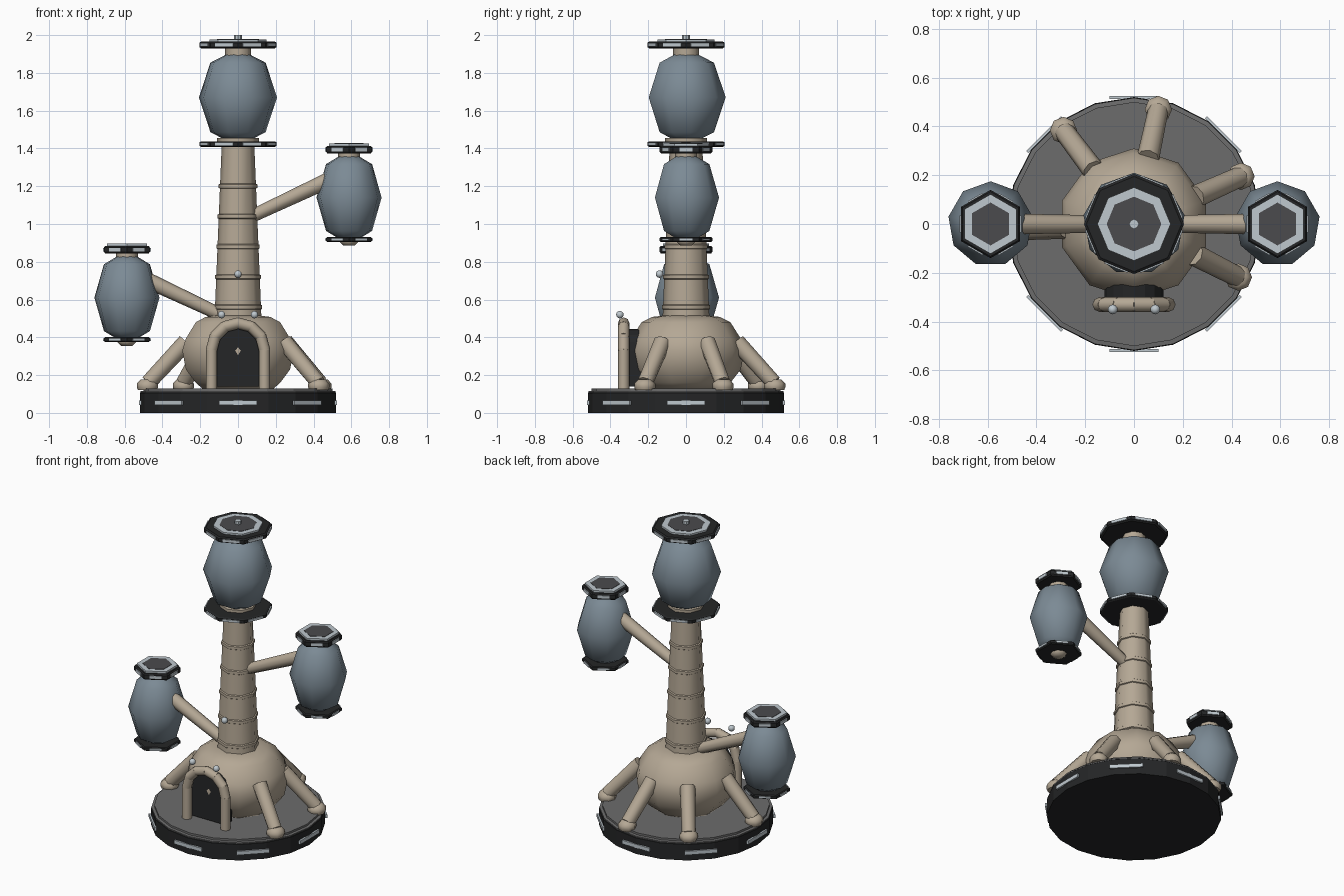
import bpy, bmesh
from math import sin, cos, pi, radians
from mathutils import Vector

if "Cube" in bpy.data.objects:
    bpy.data.objects.remove(bpy.data.objects["Cube"])


def mat(name, rgb):
    m = bpy.data.materials.new(name)
    m.diffuse_color = (*rgb, 1)
    m.use_nodes = True
    m.node_tree.nodes["Principled BSDF"].inputs["Base Color"].default_value = m.diffuse_color
    return m


BEIGE = mat("beige", (.46, .39, .30))
BLUE = mat("blue_grey", (.20, .255, .30))
BLACK = mat("black", (.018, .019, .020))
LIGHT = mat("light", (.52, .58, .62))
GREY = mat("grey", (.15, .15, .15))
DARK = mat("dark_grey", (.07, .07, .075))


def finish(name, bm, material, smooth=0):
    bmesh.ops.recalc_face_normals(bm, faces=bm.faces)
    me = bpy.data.meshes.new(name)
    bm.to_mesh(me)
    bm.free()
    me.materials.append(material)
    ob = bpy.data.objects.new(name, me)
    bpy.context.collection.objects.link(ob)
    if smooth:
        bpy.ops.object.select_all(action='DESELECT')
        ob.select_set(True)
        bpy.context.view_layer.objects.active = ob
        bpy.ops.object.shade_smooth_by_angle(angle=radians(smooth))
    return ob


def lathe(name, profile, n, material, at=(0, 0, 0), smooth=0):
    """Spin (radius, z) points bottom to top; one corner points to +y."""
    bm = bmesh.new()
    rows = []
    for r, z in profile:
        angles = [pi / 2 + 2 * pi * i / n for i in range(n)] if r else [0]
        rows.append([bm.verts.new((at[0] + r * cos(a), at[1] + r * sin(a), at[2] + z))
                     for a in angles])
    for a, b in zip(rows, rows[1:]):
        for i in range(n):
            j = (i + 1) % n
            quad = [a[i % len(a)], a[j % len(a)], b[j % len(b)], b[i % len(b)]]
            bm.faces.new(list(dict.fromkeys(quad)))
    for row in (rows[0], rows[-1]):
        if len(row) > 1:
            bm.faces.new(row)
    return finish(name, bm, material, smooth)


def rod(name, p, q, r1, r2, n, material):
    bm = bmesh.new()
    p, q = Vector(p), Vector(q)
    bmesh.ops.create_cone(bm, cap_ends=True, segments=n, radius1=r1, radius2=r2, depth=(q - p).length)
    turn = (q - p).to_track_quat('Z', 'Y').to_matrix().to_4x4()
    turn.translation = (p + q) / 2
    bm.transform(turn)
    return finish(name, bm, material, 50)


def ball(name, at, r):
    bm = bmesh.new()
    bmesh.ops.create_uvsphere(bm, u_segments=10, v_segments=6, radius=r)
    bmesh.ops.translate(bm, vec=at, verts=bm.verts)
    return finish(name, bm, LIGHT, 60)


def panels(name, at, radius, count, start, width, height):
    """Light strips set around a rim."""
    bm = bmesh.new()
    for i in range(count):
        a = start + 2 * pi * i / count
        out, side = Vector((cos(a), sin(a), 0)), Vector((-sin(a), cos(a), 0))
        made = bmesh.ops.create_cube(bm, size=1)['verts']
        for v in made:
            v.co = (Vector(at) + out * (radius + v.co.x * .012)
                    + side * v.co.y * width + Vector((0, 0, v.co.z * height)))
    return finish(name, bm, LIGHT)


def rim_disc(name, at, r, h, n):
    """Black faceted disc with a light strip on every face."""
    lathe(name, [(r * .95, 0), (r, h * .2), (r, h * .8), (r * .95, h)], n, BLACK, at)
    panels(name + "_lights", (at[0], at[1], at[2] + h / 2), r * cos(pi / n), n,
           pi / 2 + pi / n, r * .5, h * .5)


def cap_ring(name, at, r_out, r_in, n):
    """Light ring with a dark centre on top of a disc."""
    lathe(name + "_light_ring", [(r_out, 0), (r_out, .012)], n, LIGHT, at)
    lathe(name + "_centre", [(r_in, .005), (r_in, .014)], n, DARK, at)


def pod_shape(r, h):
    k = .7071
    return [(0, -h), (r * k, -h * k), (r, 0), (r * k, h * k), (0, h)]


# Round base with light strips
lathe("base", [(.52, 0), (.52, .105), (.515, .11)], 20, BLACK)
lathe("base_deck", [(.517, .108), (.517, .115), (.50, .117), (.50, .13)], 20, GREY)
panels("base_lights", (0, 0, .053), .518, 8, 0, .2, .024)

# Bulb body and tapered tower
lathe("body", [(.20, .13), (.235, .16), (.29, .23), (.31, .33), (.292, .39), (.235, .48),
               (.18, .508), (.12, .515)], 10, BEIGE, smooth=50)
lathe("tower", [(.125, .48), (.085, 1.45)], 8, BEIGE, smooth=50)
for i in range(5):
    z, r = .56 + .16 * i, .128 - .0065 * i
    lathe("tower_ring_%d" % i, [(r - .008, z - .014), (r, z - .009), (r, z + .009),
                                (r - .008, z + .014)], 8, BEIGE, smooth=50)

# Large pod on top
rim_disc("top_pod_lower_disc", (0, 0, 1.408), .205, .03, 8)
lathe("top_pod_collar", [(.11, 1.43), (.11, 1.455)], 8, BEIGE, smooth=50)
lathe("top_pod", pod_shape(.21, .26), 9, BLUE, (0, 0, 1.67), 65)
lathe("top_pod_neck", [(.07, 1.88), (.07, 1.935)], 8, BEIGE, smooth=50)
rim_disc("top_pod_upper_disc", (0, 0, 1.93), .205, .036, 8)
cap_ring("top_pod", (0, 0, 1.965), .15, .112, 8)
lathe("antenna", [(.02, 1.97), (.02, 2.0)], 8, LIGHT)

# Side pods on slanted arms
for side, s, z in (("right", 1, 1.14), ("left", -1, .61)):
    x = .588 * s
    lathe(side + "_pod", pod_shape(.175, .25), 9, BLUE, (x, 0, z), 65)
    lathe(side + "_pod_neck", [(.058, .18), (.058, .24)], 8, BEIGE, (x, 0, z), 50)
    rim_disc(side + "_pod_upper_disc", (x, 0, z + .234), .14, .04, 6)
    cap_ring(side + "_pod", (x, 0, z + .274), .122, .088, 6)
    rim_disc(side + "_pod_lower_disc", (x, 0, z - .235), .14, .026, 6)
    lathe(side + "_pod_tip", [(.03, -.255), (.05, -.235), (.05, -.2)], 8, BEIGE, (x, 0, z), 50)
    rod(side + "_arm", (.06 * s, 0, z - .105), (.475 * s, 0, z + .09), .034, .042, 8, BEIGE)

# Legs with feet
for i, deg in enumerate((-27, 24, 78, 127, 183)):
    d = Vector((cos(radians(deg)), sin(radians(deg)), 0))
    up = Vector((0, 0, 1))
    rod("leg_%d" % i, d * .275 + up * .375, d * .475 + up * .16, .046, .042, 8, BEIGE)
    lathe("foot_%d" % i, [(.05, .12), (.056, .135), (.056, .155), (.035, .178)], 8, BEIGE,
          d * .48, 50)

# Doorway: dark arched slab, segmented arch and lamps
arc = [(cos(pi * i / 8), sin(pi * i / 8)) for i in range(9)]
bm = bmesh.new()
outline = [(.12, .14)] + [(.12 * c, .33 + .115 * s) for c, s in arc] + [(-.12, .14)]
face = bm.faces.new([bm.verts.new((x, -.305, z)) for x, z in outline])
new = bmesh.ops.extrude_face_region(bm, geom=[face])['geom']
bmesh.ops.translate(bm, vec=(0, .07, 0), verts=[v for v in new if isinstance(v, bmesh.types.BMVert)])
bm.faces.new([v for v in bm.verts if v.co.y < -.3]) if not face.is_valid else None
finish("door", bm, BLACK)
arc = [(cos(pi * i / 6), sin(pi * i / 6)) for i in range(7)]
path = [(.14, .13)] + [(.14 * c, .335 + .14 * s) for c, s in arc] + [(-.14, .13)]
for i, (a, b) in enumerate(zip(path, path[1:])):
    p, q = Vector((a[0], -.33, a[1])), Vector((b[0], -.33, b[1]))
    step = (q - p).normalized() * .006
    rod("door_arch_%d" % i, p - (step if i else step * 0), q + (step if i < 7 else step * 0),
        .03, .03, 8, BEIGE)
for name, at in (("left", (-.087, -.35, .52)), ("right", (.087, -.35, .52)), ("tower", (0, -.14, .735))):
    ball(name + "_lamp", at, .02)
